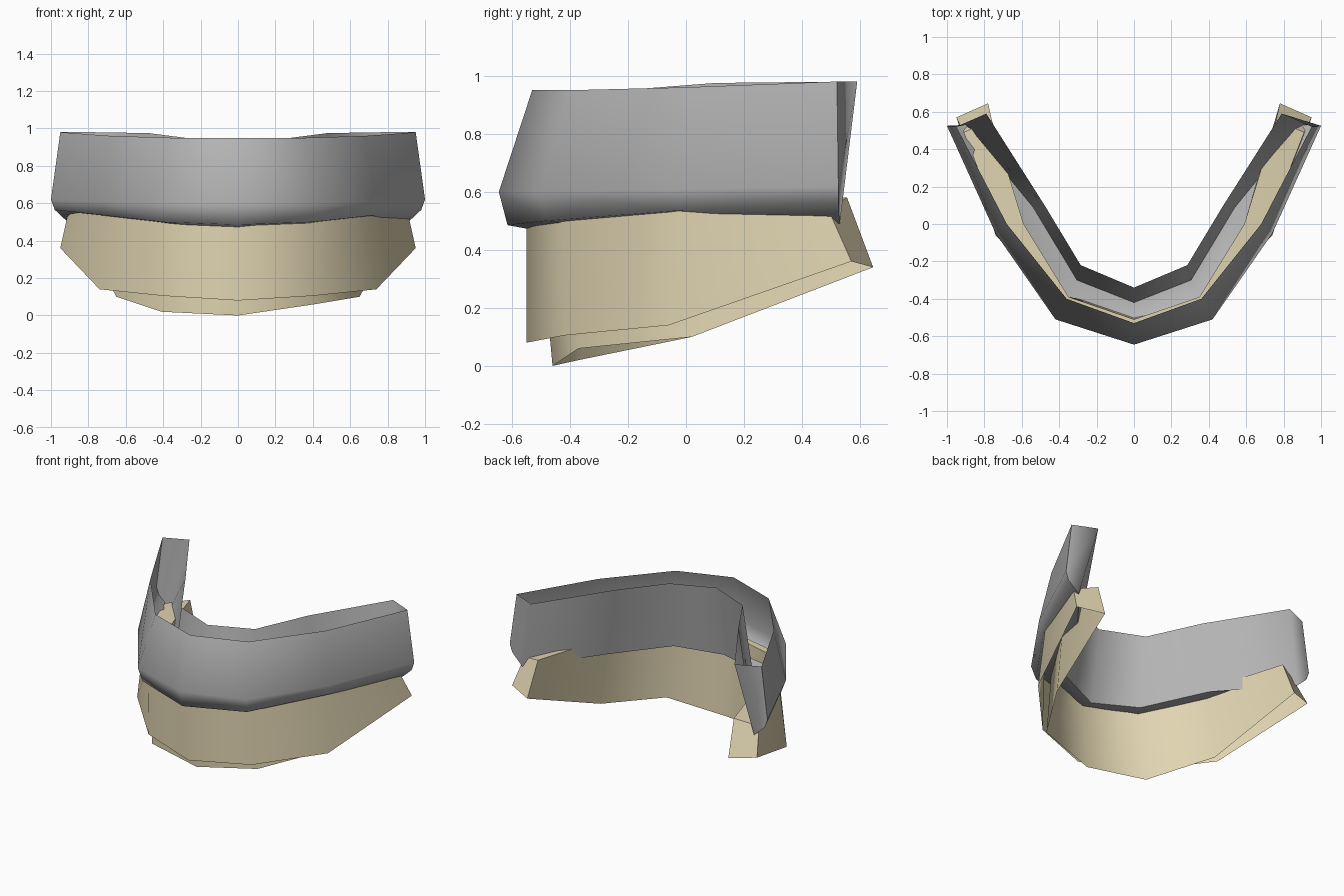
import bpy, bmesh, math

if "Cube" in bpy.data.objects:
    bpy.data.objects.remove(bpy.data.objects["Cube"])


def material(name, rgb):
    m = bpy.data.materials.new(name)
    m.diffuse_color = (*rgb, 1)
    m.use_nodes = True
    m.node_tree.nodes["Principled BSDF"].inputs["Base Color"].default_value = m.diffuse_color
    return m


def arch(name, half, mat, smooth, tweak=None):
    """Loft open cross-sections (centre to right end), mirrored to the left, with end caps."""
    left = [[(-x, y, z) for x, y, z in s] for s in half[:0:-1]]
    if tweak:
        left = [[tweak(p) for p in s] for s in left]
    sections = left + half
    bm = bmesh.new()
    rings = [[bm.verts.new(p) for p in s] for s in sections]
    for a, b in zip(rings, rings[1:]):
        for i in range(len(a) - 1):
            bm.faces.new((a[i], a[i + 1], b[i + 1], b[i]))
    bm.faces.new(rings[0][::-1])
    bm.faces.new(rings[-1])
    bmesh.ops.recalc_face_normals(bm, faces=bm.faces)
    # make the shell face outwards: the frontmost wall must look forwards
    bm.normal_update()
    front = min(bm.faces, key=lambda f: f.calc_center_median().y)
    if front.normal.y > 0:
        bmesh.ops.reverse_faces(bm, faces=bm.faces)
    mesh = bpy.data.meshes.new(name)
    bm.to_mesh(mesh)
    bm.free()
    mesh.materials.append(mat)
    ob = bpy.data.objects.new(name, mesh)
    bpy.context.collection.objects.link(ob)
    bpy.ops.object.select_all(action='DESELECT')
    ob.select_set(True)
    bpy.context.view_layer.objects.active = ob
    bpy.ops.object.shade_smooth_by_angle(angle=math.radians(smooth))
    return ob


grey = material("gum grey", (0.46, 0.46, 0.46))
ivory = material("tooth ivory", (0.75, 0.66, 0.44))

# Gum channel, open on top: outer rim, bulge, outer base, inner base, inner rim
arch("gum_channel", [
    [(0, -.53, .95), (0, -.645, .6), (0, -.615, .485), (0, -.42, .45), (0, -.34, .95)],
    [(.36, -.40, .95), (.42, -.51, .6), (.405, -.48, .50), (.305, -.30, .475), (.285, -.22, .95)],
    [(.68, 0, .96), (.74, -.05, .61), (.72, -.03, .535), (.54, .09, .505), (.478, .10, .975)],
    [(.95, .52, .98), (1.0, .525, .62), (.98, .525, .565), (.90, .53, .49), (.79, .59, .98)],
], grey, 72)


def lower_left_corner(p):
    # the left inner corner hangs slightly lower
    return (p[0], p[1], .02) if abs(p[2] - .06) < 1e-6 else p


# Tooth band, open below: outer base, outer top, inner top, inner base
arch("tooth_band", [
    [(0, -.55, .08), (0, -.55, .55), (0, -.51, .55), (0, -.46, 0)],
    [(.40, -.42, .105), (.40, -.43, .57), (.35, -.39, .57), (.41, -.37, .06)],
    [(.74, -.06, .14), (.71, -.02, .58), (.59, 0, .58), (.65, .02, .10)],
    [(.95, .57, .36), (.91, .49, .54), (.76, .555, .58), (.78, .645, .34)],
], ivory, 50, lower_left_corner)
